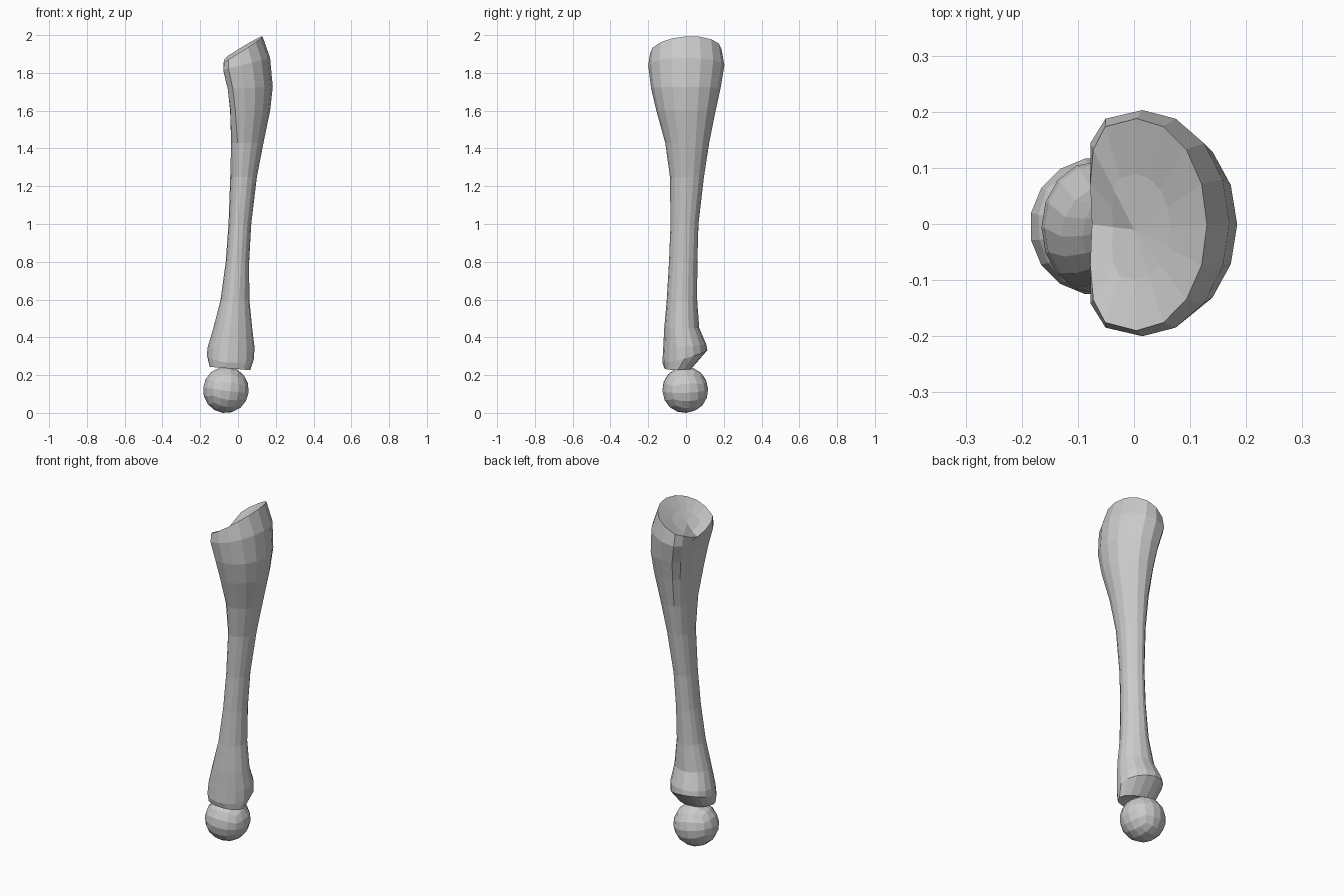
import bpy, bmesh, math
from mathutils import Vector, Euler

if "Cube" in bpy.data.objects:
    bpy.data.objects.remove(bpy.data.objects["Cube"])

SIDES = 16

# rings: z, x min, x max, y min, y max, flatness power of -x side, groove depth, tilt in x, tilt in y
RINGS = [
    (0.235, -0.150, 0.065, -0.115, 0.030, 0.9, 0.00, -0.08, 0.00),
    (0.298, -0.165, 0.085, -0.125, 0.113, 0.9, 0.00, -0.08, 0.27),
    (0.350, -0.160, 0.087, -0.121, 0.108, 0.9, 0.00, 0.00, 0.10),
    (0.45, -0.130, 0.075, -0.115, 0.070, 1.0, 0.00, 0.00, 0.00),
    (0.60, -0.092, 0.060, -0.102, 0.059, 1.0, 0.00, 0.00, 0.00),
    (0.80, -0.065, 0.059, -0.090, 0.060, 1.0, 0.00, 0.00, 0.00),
    (1.00, -0.050, 0.070, -0.082, 0.066, 1.0, 0.00, 0.00, 0.00),
    (1.25, -0.041, 0.100, -0.085, 0.095, 1.0, 0.00, 0.00, 0.00),
    (1.43, -0.048, 0.135, -0.110, 0.123, 0.9, 0.012, 0.00, 0.00),
    (1.60, -0.063, 0.170, -0.157, 0.157, 0.7, 0.030, 0.00, 0.00),
    (1.72, -0.080, 0.184, -0.185, 0.183, 0.65, 0.045, 0.05, 0.00),
    (1.845, -0.102, 0.170, -0.200, 0.203, 0.6, 0.035, 0.25, 0.00),
    (1.925, -0.090, 0.130, -0.190, 0.188, 0.55, 0.015, 0.62, 0.06),
]


def ring_points(z, x0, x1, y0, y1, p, groove, tx, ty, notch=0.0):
    xm, ym = x0 + 0.43 * (x1 - x0), (y0 + y1) / 2
    pts = []
    for i in range(SIDES):
        a = 2 * math.pi * i / SIDES
        c, s = math.cos(a), math.sin(a)
        x = xm + c * (x1 - xm) if c > 0 else xm - abs(c) ** p * (xm - x0)
        y = ym + s * (y1 - y0) / 2
        g = max(0.0, -c) ** 8            # valley between the two rear lobes
        pts.append(Vector((x + groove * g, y,
                           z + tx * (x - (x0 + x1) / 2) + ty * (y - ym) - notch * g)))
    return pts


def finish(bm, name):
    bmesh.ops.recalc_face_normals(bm, faces=bm.faces)
    me = bpy.data.meshes.new(name)
    bm.to_mesh(me)
    bm.free()
    ob = bpy.data.objects.new(name, me)
    bpy.context.collection.objects.link(ob)
    return ob


# Bone shaft with flared, notched head
bm = bmesh.new()
loops = [[bm.verts.new(p) for p in ring_points(*r, notch=0.04 if k == len(RINGS) - 1 else 0)]
         for k, r in enumerate(RINGS)]
# dished inner loop of the head
dish = Vector((0.0, -0.01, 1.875))
loops.append([bm.verts.new(dish.lerp(v.co, 0.5) - Vector((0, 0, 0.008))) for v in loops[-1]])
for a, b in zip(loops, loops[1:]):
    for i in range(SIDES):
        j = (i + 1) % SIDES
        bm.faces.new((a[i], a[j], b[j], b[i]))
for loop, centre in ((loops[0], Vector((-0.05, -0.04, 0.25))), (loops[-1], dish)):
    c = bm.verts.new(centre)
    for i in range(SIDES):
        bm.faces.new((loop[i], loop[(i + 1) % SIDES], c))
finish(bm, "bone_shaft")

# Ball joint: a rounded, subdivided cube
bm = bmesh.new()
bmesh.ops.create_cube(bm, size=2)
bmesh.ops.subdivide_edges(bm, edges=bm.edges[:], cuts=3, use_grid_fill=True)
rot = Euler((0.06, 0.12, 0.2)).to_matrix()
for v in bm.verts:
    w = Vector([math.tan(t * math.pi / 4) for t in v.co])
    v.co = rot @ w.normalized() * 0.123
low = min(v.co.z for v in bm.verts)
bmesh.ops.translate(bm, verts=bm.verts, vec=(-0.064, -0.004, -low))
finish(bm, "ball_joint")
